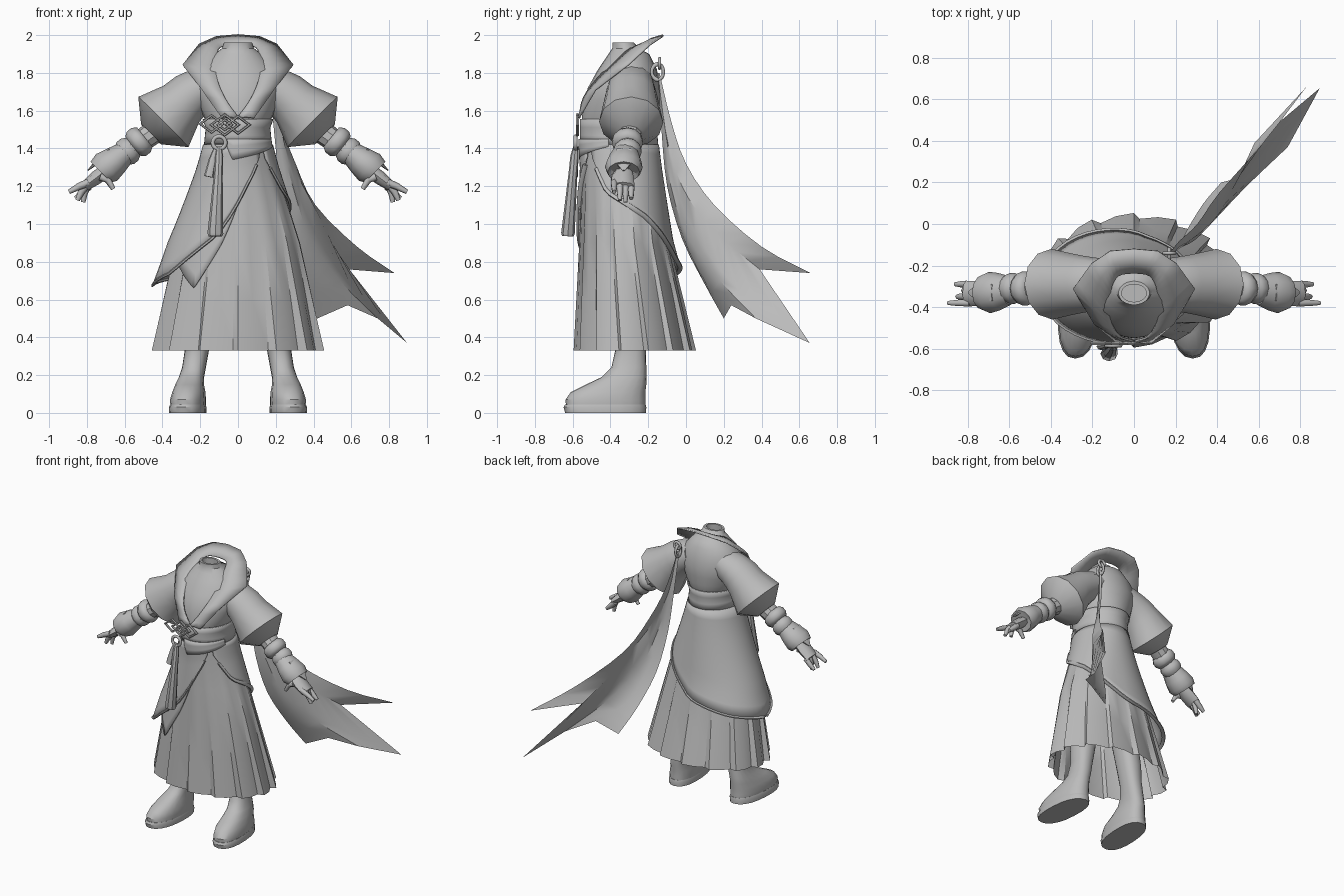
import bpy, bmesh, math
from mathutils import Vector

if "Cube" in bpy.data.objects:
    bpy.data.objects.remove(bpy.data.objects["Cube"])

grey = bpy.data.materials.new("cloth grey")
grey.diffuse_color = (0.5, 0.5, 0.5, 1)
grey.use_nodes = True
grey.node_tree.nodes["Principled BSDF"].inputs["Base Color"].default_value = grey.diffuse_color


def finish(obj, mirror=False, thick=0, angle=35):
    obj.data.materials.clear()
    obj.data.materials.append(grey)
    bpy.ops.object.select_all(action='DESELECT')
    obj.select_set(True)
    bpy.context.view_layer.objects.active = obj
    bpy.ops.object.shade_smooth_by_angle(angle=math.radians(angle))
    if thick:
        m = obj.modifiers.new("thickness", 'SOLIDIFY')
        m.thickness, m.offset = thick, 0
    if mirror:
        obj.modifiers.new("mirror", 'MIRROR')
    return obj


def loft(name, rings, closed=True, caps=(False, False), **kw):
    """Bridge a list of equal-length point rows."""
    bm = bmesh.new()
    rows = [[bm.verts.new(p) for p in r] for r in rings]
    n = len(rows[0])
    for a, b in zip(rows, rows[1:]):
        for i in range(n if closed else n - 1):
            j = (i + 1) % n
            bm.faces.new((a[i], a[j], b[j], b[i]))
    if caps[0]:
        bm.faces.new(rows[0][::-1])
    if caps[1]:
        bm.faces.new(rows[-1])
    bmesh.ops.remove_doubles(bm, verts=bm.verts, dist=0.0005)
    bmesh.ops.recalc_face_normals(bm, faces=bm.faces)
    me = bpy.data.meshes.new(name)
    bm.to_mesh(me)
    bm.free()
    obj = bpy.data.objects.new(name, me)
    bpy.context.collection.objects.link(obj)
    return finish(obj, **kw)


def tube(name, pts, n=10, caps=(True, True), **kw):
    """Tube through (x, y, z, radius, y radius) stations."""
    rings = []
    for i, p in enumerate(pts):
        t = Vector(pts[min(i + 1, len(pts) - 1)][:3]) - Vector(pts[max(i - 1, 0)][:3])
        u = t.cross(Vector((0, 1, 0))).normalized()
        v = u.cross(t).normalized()
        rings.append([Vector(p[:3]) + u * p[3] * math.cos(k * math.tau / n)
                      + v * p[4] * math.sin(k * math.tau / n) for k in range(n)])
    return loft(name, rings, caps=caps, **kw)


def lerp_table(table, x):
    for a, b in zip(table, table[1:]):
        if x <= b[0]:
            f = max(0, (x - a[0]) / (b[0] - a[0]))
            return [p + (q - p) * f for p, q in zip(a[1:], b[1:])]
    return list(table[-1][1:])


def smooth(pts, steps=4):
    """Catmull-Rom through the points."""
    v = [Vector(p) for p in pts]
    v = [2 * v[0] - v[1]] + v + [2 * v[-1] - v[-2]]
    out = []
    for a, b, c, d in zip(v, v[1:], v[2:], v[3:]):
        for s in range(steps):
            t = s / steps
            out.append(0.5 * (2 * b + (c - a) * t + (2 * a - 5 * b + 4 * c - d) * t * t
                              + (3 * b - a - 3 * c + d) * t ** 3))
    return out + [v[-2]]


def straight(pts, steps=4):
    v = [Vector(p) for p in pts]
    return [a.lerp(b, s / steps) for a, b in zip(v, v[1:]) for s in range(steps)] + [v[-1]]


# Body profile: height, half width, front y, back y
BODY = [(.33, .465, -.592, .05), (.9, .33, -.562, -.09), (1.3, .2, -.545, -.145),
        (1.42, .168, -.55, -.16), (1.52, .158, -.55, -.165), (1.56, .178, -.55, -.15),
        (1.62, .205, -.548, -.14), (1.72, .23, -.52, -.135), (1.82, .2, -.465, -.155),
        (1.9, .125, -.41, -.195), (1.93, .085, -.39, -.25), (1.96, .075, -.39, -.275)]


def around(deg, z, off=0.0, scale=1.0):
    rx, yf, yb = lerp_table(BODY, z)
    a = math.radians(deg)
    return Vector(((rx * scale + off) * math.cos(a),
                   (yf + yb) / 2 + ((yb - yf) / 2 * scale + off) * math.sin(a), z))


# Torso, open at the neck, with a sunken neck floor
circle = [i * 15 for i in range(24)]
torso = [[around(d, z) for d in circle] for z in
         (1.36, 1.46, 1.52, 1.56, 1.6, 1.66, 1.72, 1.77, 1.82, 1.86, 1.9, 1.93, 1.96)]
torso.append([around(d, 1.96, -.015) for d in circle])
torso.append([around(d, 1.96, -.015) - Vector((0, 0, .06)) for d in circle])
loft("torso", torso, caps=(False, True))

# Pleated skirt: each wide pleat steps back under the next
PLEATS = 14
skirt = []
for z in (1.42, 1.3, 1.1, .9, .6, .33):
    depth = .085 * (1.42 - z) / 1.09
    row = []
    for i in range(PLEATS):
        d = i * 360 / PLEATS + 12.9
        row += [around(d, z, .003, 1), around(d + 11, z, .003, 1 - depth * .35),
                around(d + 22, z, .003, 1 - depth)]
    skirt.append(row)
loft("skirt", skirt)


def wrap(name, hem, top, off, bulge=0.0, rim=0.0, rows=10):
    """Cloth around the body with a hem height that varies with angle."""
    a0, a1 = hem[0][0], hem[-1][0]
    angles = [a0 + (a1 - a0) * i / 48 for i in range(49)]
    grid = []
    for r in range(rows + 1):
        f = r / rows
        row = []
        for d in angles:
            z = top + (lerp_table(hem, d)[0] - top) * f
            puff = bulge * max(0, math.cos(math.radians(d - 170))) * f * f
            row.append(around(d, z, off + puff))
        grid.append(row)
    loft(name, grid, closed=False, thick=.008)
    if rim:
        tube(name + "_rim", [(*p, rim * .6, rim) for p in grid[-1][1:-1]], n=6, angle=60)


# Draped overskirt, front under panel and belts
wrap("overskirt", [(-44, 1.35), (-20, 1.17), (0, 1.12), (30, 1.04), (60, .92), (90, .79), (135, .72),
                   (180, .675), (212, .74), (250, .94), (280, 1.2), (305, 1.36)],
     1.42, .013, bulge=.055, rim=.014)
wrap("under_panel", [(190, .85), (212, .78), (234, .66), (255, .89), (285, 1.32)], 1.4, .01)
wrap("belt", [(0, 1.42), (90, 1.41), (180, 1.42), (270, 1.43), (360, 1.42)], 1.555, .008, rows=3)
wrap("belt_flap", [(252, 1.41), (262, 1.34), (300, 1.37), (345, 1.41)], 1.45, .015, rows=3)

# Flared collar and pointed lapels
inner = smooth([(0, -.235, 1.95), (.075, -.25, 1.945), (.11, -.32, 1.91), (.115, -.45, 1.79),
                (.07, -.54, 1.67), (-.005, -.565, 1.56)])
outer = straight([(0, -.12, 2.0), (.115, -.13, 1.99), (.205, -.19, 1.95), (.292, -.31, 1.84),
                  (.19, -.48, 1.71), (.085, -.568, 1.56)])
flip = lambda row: [Vector((-p.x, p.y, p.z)) for p in row[:0:-1]] + row
loft("collar", [flip(inner), flip([(a + b) / 2 + Vector((0, -.004, .006)) for a, b in zip(inner, outer)]),
                flip(outer)], closed=False, thick=.01)

# Puffed sleeves
tube("sleeve", [(.12, -.29, 1.75, .1, .12), (.2, -.29, 1.71, .118, .13), (.25, -.29, 1.68, .128, .138),
                (.3, -.29, 1.635, .135, .148), (.395, -.29, 1.54, .188, .17), (.46, -.295, 1.475, .075, .075)],
     n=12, mirror=True, angle=48)

# Forearm, cuff bands and flared gauntlet
tube("forearm", [(.4, -.29, 1.52, .065, .065), (.62, -.32, 1.36, .055, .06)], mirror=True)
for nm, x, z, r in (("upper_cuff", .525, 1.435, .082), ("lower_cuff", .585, 1.385, .074)):
    tube(nm, [(x + s * .78, -.31, z - s * .62, r * k, r * k) for s, k in
              ((-.04, .8), (-.015, 1), (.015, 1), (.04, .8))], n=12, mirror=True, angle=60)
tube("gauntlet", [(.6, -.32, 1.375, .062, .07), (.65, -.325, 1.335, .078, .09),
                  (.695, -.33, 1.3, .09, .1), (.725, -.33, 1.275, .078, .085),
                  (.71, -.33, 1.285, .045, .055)], n=12, mirror=True, angle=50)
tube("gauntlet_point", [(.68, -.33, 1.395, .01, .045), (.74, -.33, 1.335, .014, .06),
                        (.795, -.33, 1.283, .003, .008)], n=6, mirror=True)

# Hand with fingers
tube("palm", [(.7, -.33, 1.285, .035, .045), (.75, -.335, 1.245, .037, .06),
              (.81, -.335, 1.2, .027, .062)], n=8, mirror=True, angle=60)
FINGERS = [("index", .79, -.38, 1.22, .84, 1.2, .895, 1.17), ("middle", .8, -.35, 1.21, .83, 1.17, .85, 1.125),
           ("ring", .8, -.32, 1.2, .815, 1.16, .82, 1.115), ("little", .79, -.29, 1.2, .825, 1.165, .86, 1.135),
           ("thumb", .73, -.38, 1.25, .69, 1.235, .66, 1.185)]
for nm, x0, y, z0, x1, z1, x2, z2 in FINGERS:
    tube(nm + "_finger", [(x0, y, z0, .021, .019), (x1, y, z1, .019, .018), (x2, y, z2, .012, .011)],
         n=6, mirror=True, angle=65)


# Legs and boots, sliced by height: z, centre x, half width, front y, back y
def slice_ring(z, cx, w, yf, yb, n=20):
    out = []
    for i in range(n):
        c, s = math.cos(i * math.tau / n), math.sin(i * math.tau / n)
        soft = lambda v: math.copysign(abs(v) ** .85, v)
        out.append((cx + w * soft(c) - .03 * s * min(1, (yb - yf) * 2 - .3),
                    (yf + yb) / 2 + (yb - yf) / 2 * soft(s), z))
    return out


BOOT = [(.03, .264, .092, -.635, -.215), (.07, .265, .094, -.638, -.215), (.11, .26, .087, -.61, -.215),
        (.15, .256, .076, -.53, -.21), (.19, .246, .067, -.445, -.21), (.24, .233, .063, -.395, -.21),
        (.33, .218, .064, -.375, -.213), (.45, .205, .075, -.385, -.21), (.95, .13, .09, -.43, -.22)]
loft("boot", [slice_ring(*b) for b in BOOT], caps=(True, True), mirror=True)
loft("sole", [slice_ring(*b) for b in ((0, .266, .097, -.64, -.212), (.03, .266, .098, -.648, -.21),
                                       (.045, .265, .093, -.64, -.214))], caps=(True, True), mirror=True)

# Windblown ribbon cape with a notched end and a soft fold
STRANDS = [
    [(.17, -.14, 1.8), (.22, -.08, 1.55), (.305, 0, 1.32), (.41, .15, 1.1), (.63, .4, .88), (.83, .66, .74)],
    [(.18, -.15, 1.8), (.22, -.11, 1.5), (.31, -.05, 1.27), (.41, .05, 1.08), (.5, .22, .9), (.58, .39, .76)],
    [(.18, -.15, 1.8), (.23, -.11, 1.5), (.3, -.06, 1.22), (.41, .05, .95), (.61, .28, .65), (.895, .655, .37)],
    [(.18, -.15, 1.8), (.21, -.12, 1.5), (.29, -.08, 1.2), (.38, .01, .93), (.54, .18, .7), (.74, .37, .5)],
    [(.17, -.15, 1.8), (.21, -.12, 1.5), (.26, -.09, 1.2), (.33, -.01, .92), (.42, .1, .7), (.58, .24, .57)],
    [(.16, -.15, 1.8), (.19, -.13, 1.5), (.22, -.1, 1.2), (.26, -.02, .92), (.335, .1, .68), (.42, .2, .5)]]
loft("ribbon_cape", [smooth(s, 3) for s in STRANDS], closed=False)


def ring(name, loc, rot, major, minor, seg=16, stretch=(1, 1, 1)):
    bpy.ops.mesh.primitive_torus_add(location=loc, rotation=rot, major_radius=major, minor_radius=minor,
                                     major_segments=seg, minor_segments=6)
    obj = bpy.context.object
    obj.name, obj.scale = name, stretch
    return finish(obj, angle=65 if seg > 4 else 35)


# Shoulder rings holding the cape
Q = math.pi / 2
ring("cape_ring", (.17, -.15, 1.805), (0, Q, 0), .034, .01, stretch=(1.2, .9, 1))
ring("cape_link", (.17, -.14, 1.85), (Q, 0, 0), .025, .01)

# Belt ornament: interlaced diamonds, ring and two tassels
for i, (x, z, s) in enumerate(((-.14, 1.53, 1), (-.07, 1.525, 1.2), (0, 1.525, 1), (-.07, 1.525, .6))):
    ring("diamond_%d" % i, (x, -.575, z), (Q, 0, 0), .05 * s, .009, 4, (1.2, .9, 1))
ring("tassel_ring", (-.1, -.585, 1.43), (Q, 0, 0), .034, .011)
tube("long_tassel", [(-.1, -.585, 1.41, .012, .012), (-.1, -.59, 1.36, .022, .022), (-.105, -.6, 1.25, .024, .024),
                     (-.12, -.625, .95, .042, .036), (-.12, -.626, .935, .036, .03)], n=8)
tube("short_tassel", [(-.115, -.58, 1.41, .01, .01), (-.135, -.585, 1.34, .02, .015),
                      (-.155, -.59, 1.25, .026, .018)], n=8)
